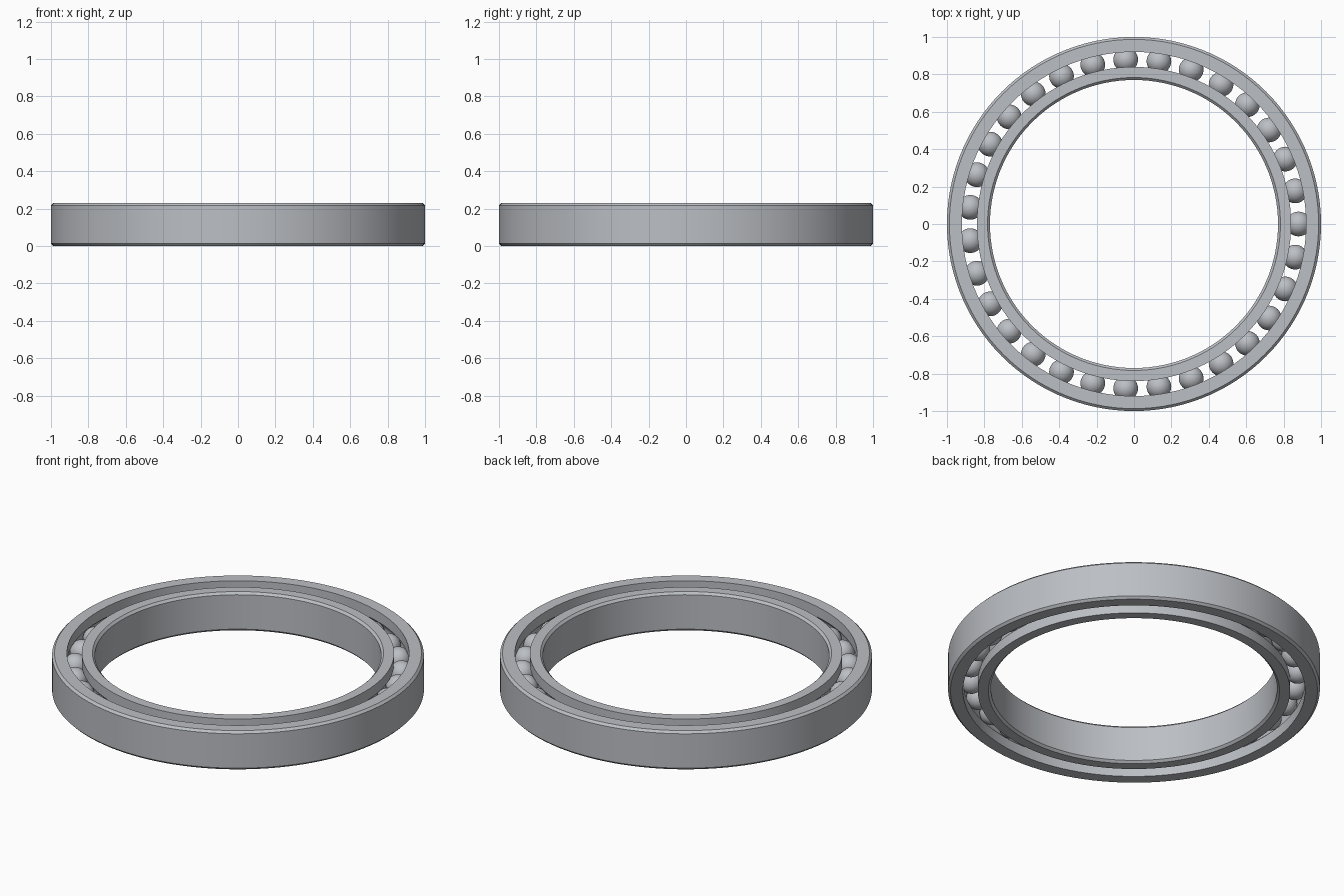
import bpy, bmesh
from math import pi, sin, cos, radians, acos

cube = bpy.data.objects.get("Cube")
if cube:
    bpy.data.objects.remove(cube, do_unlink=True)

HEIGHT, MID = 0.23, 0.115
PITCH, BALL_R, GROOVE_R = 0.88, 0.066, 0.067
HALF_GAP, CHAMFER = 0.04, 0.013
BALLS, SEGMENTS = 31, 120

steel = bpy.data.materials.new("steel_grey")
steel.use_nodes = True
colour = (0.5, 0.52, 0.55, 1)
steel.diffuse_color = colour
steel.node_tree.nodes["Principled BSDF"].inputs["Base Color"].default_value = colour


def finish(name, bm, angle):
    bmesh.ops.recalc_face_normals(bm, faces=bm.faces)
    mesh = bpy.data.meshes.new(name)
    bm.to_mesh(mesh)
    bm.free()
    mesh.materials.append(steel)
    obj = bpy.data.objects.new(name, mesh)
    bpy.context.collection.objects.link(obj)
    bpy.ops.object.select_all(action="DESELECT")
    obj.select_set(True)
    bpy.context.view_layer.objects.active = obj
    bpy.ops.object.shade_smooth_by_angle(angle=radians(angle))
    return obj


def race(name, side, rim):
    """Ring between the rim radius and the gap; side is +1 outside, -1 inside."""
    wall = PITCH + side * HALF_GAP
    bevel = rim - side * CHAMFER
    profile = [(wall, 0), (bevel, 0), (rim, CHAMFER),
               (rim, HEIGHT - CHAMFER), (bevel, HEIGHT), (wall, HEIGHT)]
    # Rounded ball groove, from top to bottom
    reach = acos(HALF_GAP / GROOVE_R)
    for i in range(13):
        a = reach * (1 - i / 6)
        profile.append((PITCH + side * GROOVE_R * cos(a), MID + GROOVE_R * sin(a)))

    bm = bmesh.new()
    loops = []
    for s in range(SEGMENTS):
        t = 2 * pi * s / SEGMENTS
        loops.append([bm.verts.new((r * cos(t), r * sin(t), z)) for r, z in profile])
    n = len(profile)
    for s in range(SEGMENTS):
        a, b = loops[s], loops[(s + 1) % SEGMENTS]
        for k in range(n):
            j = (k + 1) % n
            bm.faces.new((a[k], b[k], b[j], a[j]))
    return finish(name, bm, 25)


race("outer_ring", 1, 1.0)
race("inner_ring", -1, 0.77)

# Balls evenly spaced in the groove, sharing one mesh
bm = bmesh.new()
bmesh.ops.create_uvsphere(bm, u_segments=32, v_segments=20, radius=BALL_R)
first = finish("ball_1", bm, 40)
for i in range(BALLS):
    ball = first
    if i:
        ball = bpy.data.objects.new(f"ball_{i + 1}", first.data)
        bpy.context.collection.objects.link(ball)
    t = 2 * pi * i / BALLS
    ball.location = (PITCH * cos(t), PITCH * sin(t), MID)
